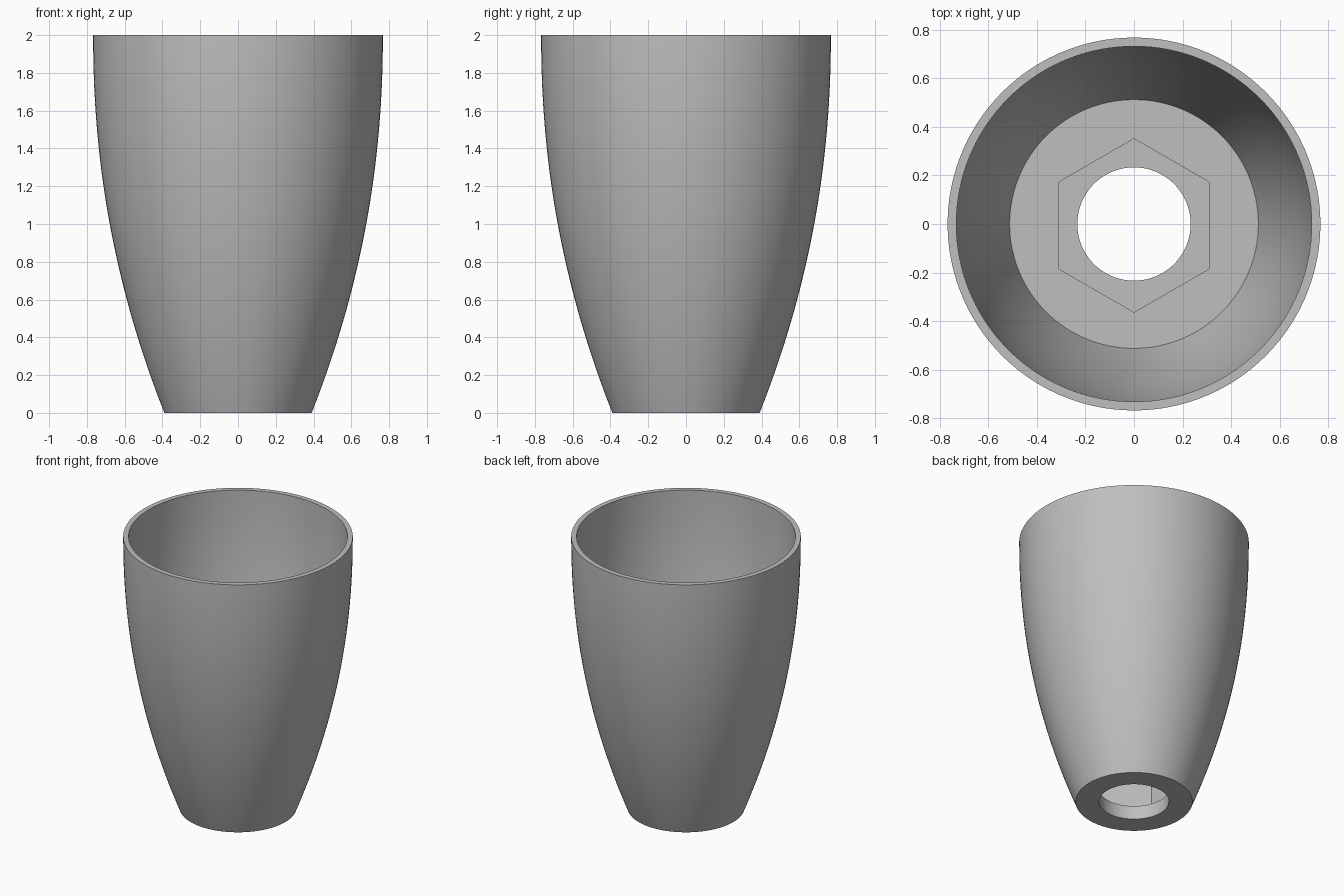
import bpy, bmesh, math

if "Cube" in bpy.data.objects:
    bpy.data.objects.remove(bpy.data.objects["Cube"])

SEG = 120                      # multiple of 6, so the hexagon corners land on segments
HEIGHT, R_TOP, R_BOTTOM = 2.0, 0.767, 0.39
WALL, FLOOR_Z, LEDGE_Z = 0.036, 0.46, 0.10
HOLE_R, HEX_R, HEX_Y = 0.233, 0.357, -0.006


def outer_radius(z):
    return R_TOP - (R_TOP - R_BOTTOM) * (1 - z / HEIGHT) ** 2.1


def hex_radius(a):
    # hexagon with corners pointing along +y and -y
    off = (a + math.radians(30)) % math.radians(60) - math.radians(30)
    return HEX_R * math.cos(math.radians(30)) / math.cos(off)


bm = bmesh.new()


def ring(z, r=None):
    verts = []
    for i in range(SEG):
        a = 2 * math.pi * i / SEG
        rad = hex_radius(a) if r is None else r
        y0 = HEX_Y if r is None else 0
        verts.append(bm.verts.new((rad * math.cos(a), y0 + rad * math.sin(a), z)))
    return verts


# Closed section: outer wall up, rim, inner wall down, floor, hex pocket, ledge, hole
N = 28
rings = [ring(HEIGHT * i / N, outer_radius(HEIGHT * i / N)) for i in range(N + 1)]
for i in range(N + 1):
    z = HEIGHT + (FLOOR_Z - HEIGHT) * i / N
    slope = 2.1 * (R_TOP - R_BOTTOM) / HEIGHT * (1 - z / HEIGHT) ** 1.1
    rings.append(ring(z, outer_radius(z) - WALL * math.hypot(1, slope)))
rings += [ring(FLOOR_Z), ring(LEDGE_Z), ring(LEDGE_Z, HOLE_R), ring(0, HOLE_R)]

for k, low in enumerate(rings):
    high = rings[(k + 1) % len(rings)]
    for i in range(SEG):
        j = (i + 1) % SEG
        bm.faces.new((low[i], low[j], high[j], high[i]))
bmesh.ops.recalc_face_normals(bm, faces=bm.faces)

mesh = bpy.data.meshes.new("tapered_cup")
bm.to_mesh(mesh)
bm.free()
cup = bpy.data.objects.new("tapered_cup", mesh)
bpy.context.collection.objects.link(cup)

grey = bpy.data.materials.new("plain grey")
grey.diffuse_color = (0.52, 0.52, 0.52, 1)
grey.use_nodes = True
grey.node_tree.nodes["Principled BSDF"].inputs["Base Color"].default_value = grey.diffuse_color
mesh.materials.append(grey)

bpy.context.view_layer.objects.active = cup
cup.select_set(True)
bpy.ops.object.shade_smooth_by_angle(angle=math.radians(30))
